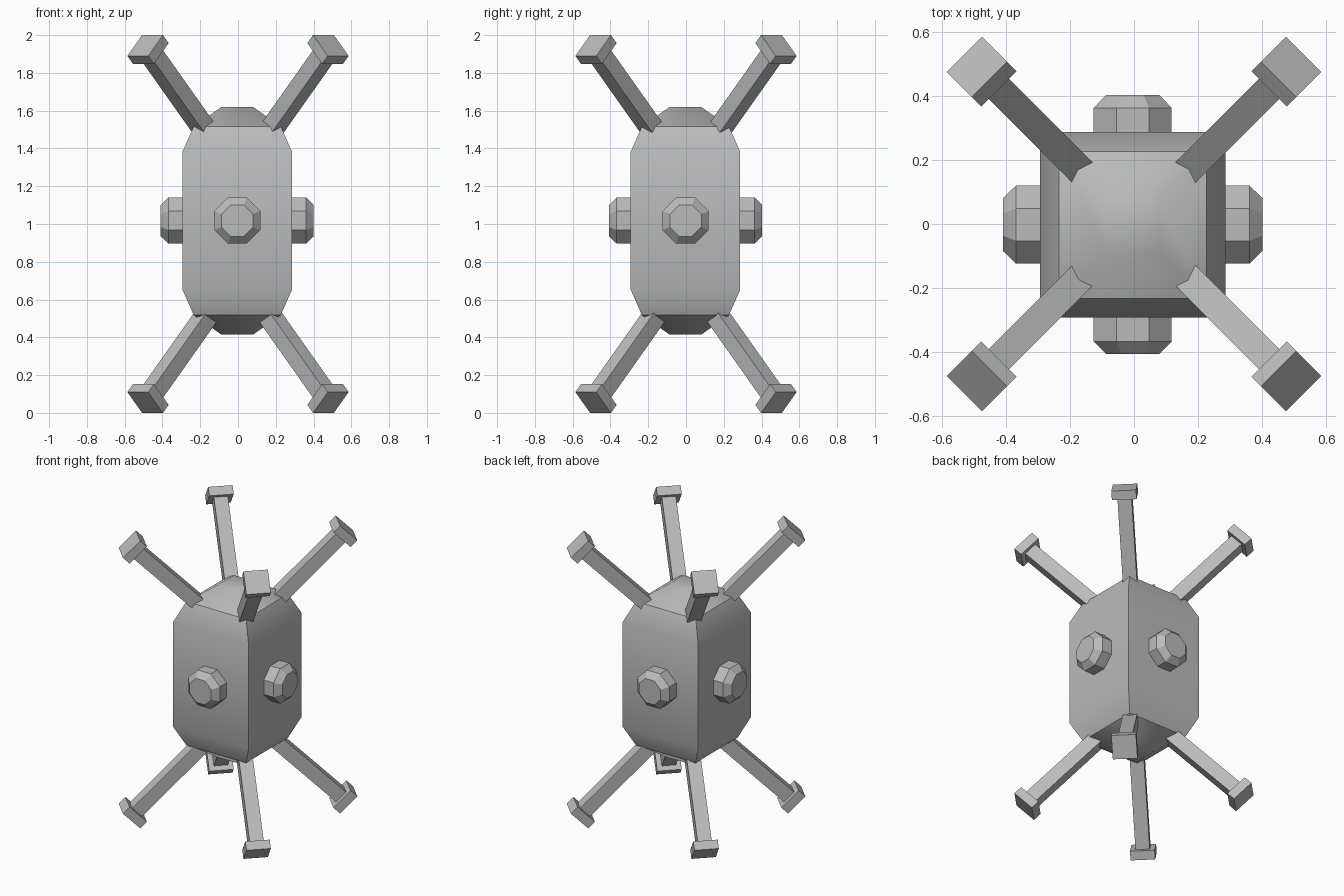
import bpy, bmesh, math
from mathutils import Vector, Matrix

cube = bpy.data.objects.get("Cube")
if cube:
    bpy.data.objects.remove(cube)

GREY = (0.5, 0.5, 0.5, 1)
mat = bpy.data.materials.new("plain grey")
mat.use_nodes = True
mat.diffuse_color = GREY
mat.node_tree.nodes["Principled BSDF"].inputs["Base Color"].default_value = GREY


def finish(name, bm):
    """Turn a bmesh into a named object with the grey material."""
    bmesh.ops.recalc_face_normals(bm, faces=bm.faces)
    mesh = bpy.data.meshes.new(name)
    bm.to_mesh(mesh)
    bm.free()
    mesh.materials.append(mat)
    ob = bpy.data.objects.new(name, mesh)
    bpy.context.collection.objects.link(ob)
    return ob


def loft(profile, sides):
    """Stack regular polygons (flat half-width, height) and cap both ends."""
    bm = bmesh.new()
    rings = []
    for half, z in profile:
        r = half / math.cos(math.pi / sides)
        angles = [(i + 0.5) * math.tau / sides for i in range(sides)]
        rings.append([bm.verts.new((r * math.cos(a), r * math.sin(a), z)) for a in angles])
    for low, high in zip(rings, rings[1:]):
        for i in range(sides):
            j = (i + 1) % sides
            bm.faces.new((low[i], low[j], high[j], high[i]))
    for ring in (rings[0], rings[-1]):
        bmesh.ops.poke(bm, faces=[bm.faces.new(ring)])
    return bm


# Square body with chamfered ends; soft tips, hard shoulders and corners
upper = [(0.29, 0.365), (0.23, 0.5), (0.083, 0.603)]
bm = loft([(w, -z) for w, z in reversed(upper)] + upper, 4)
for f in bm.faces:
    f.smooth = True
for e in bm.edges:
    heights = [abs(v.co.z) for v in e.verts]
    level = abs(e.verts[0].co.z - e.verts[1].co.z) < 0.001
    e.smooth = not (max(heights) < 0.51 and (not level or min(heights) > 0.45))
body = finish("body", bm)
body.location = (-0.004, -0.003, 1.017)

# Octagonal knobs on the four sides
for name, turn in (("front", 0), ("left", 1), ("back", 2), ("right", 3)):
    bm = loft([(0.122, 0.25), (0.122, 0.365), (0.083, 0.405)], 8)
    rot = Matrix.Rotation(turn * math.pi / 2, 4, "Z") @ Matrix.Rotation(math.pi / 2, 4, "X")
    bm.transform(Matrix.Translation((-0.004, -0.002, 1.018)) @ rot)
    finish(name + "_knob", bm)


def bar(name, start, end, width, frame):
    """Square bar between two points, turned by the given frame."""
    bm = bmesh.new()
    bmesh.ops.create_cube(bm, size=1)
    size = Matrix.Diagonal((width, width, (end - start).length, 1))
    bm.transform(Matrix.Translation((start + end) / 2) @ frame @ size)
    finish(name, bm)


# Eight diagonal arms, each ending in a square block
for level, sz in (("upper", 1), ("lower", -1)):
    for depth, sy in (("front", -1), ("back", 1)):
        for side, sx in (("left", 1), ("right", -1)):
            out = Vector((sx, sy, 0)).normalized()
            along = (out + Vector((0, 0, sz))).normalized()
            across = Vector((0, 0, 1)).cross(out)
            frame = Matrix((across, along.cross(across), along)).transposed().to_4x4()
            tip = out * 0.695 + Vector((0, 0, 1 + sz * 0.945))
            label = f"{level}_{depth}_{side}"
            bar(label + "_arm", tip - along * 0.68, tip - along * 0.03, 0.09, frame)
            bar(label + "_block", tip - along * 0.06, tip, 0.156, frame)
